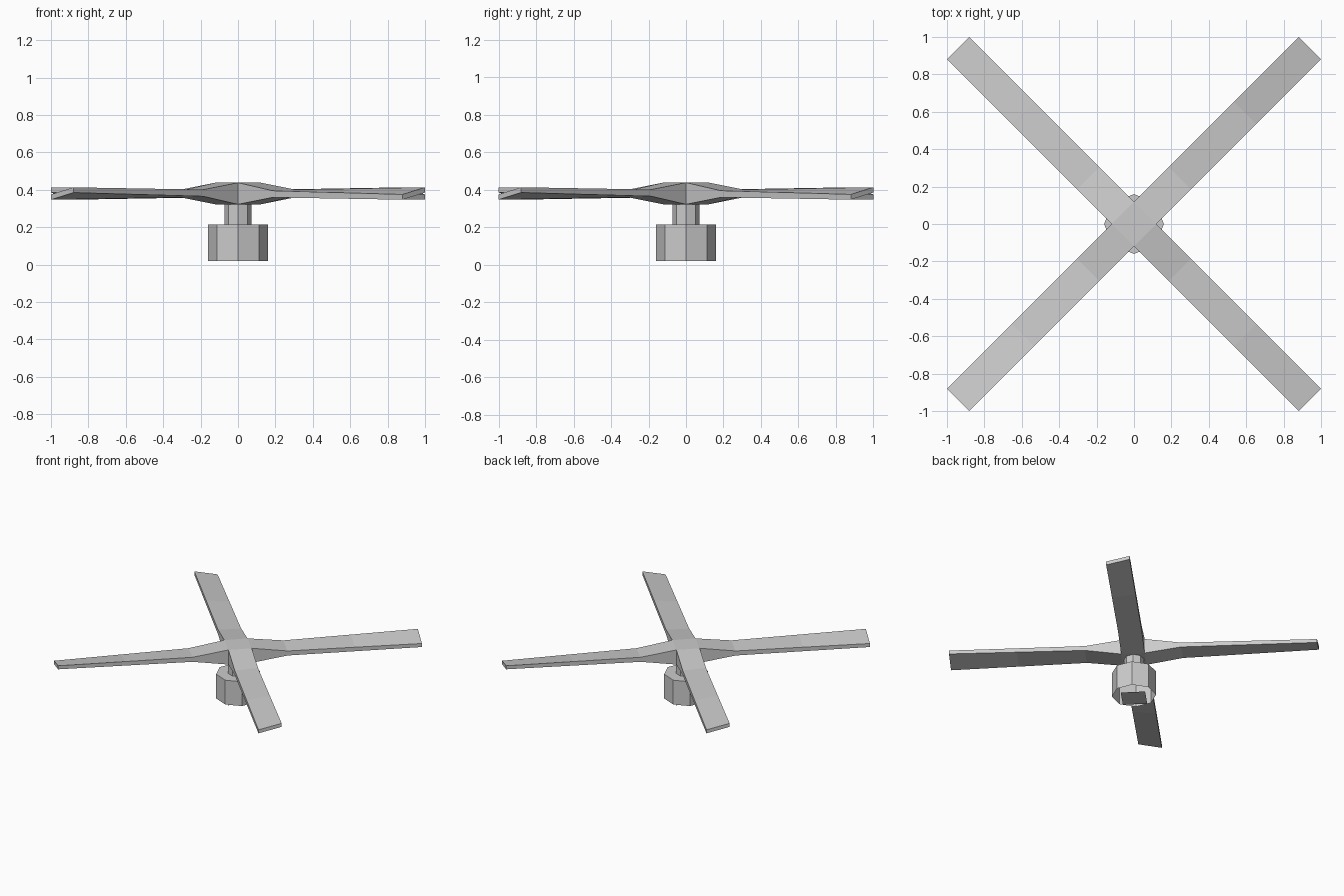
import bpy, bmesh
from math import pi, cos, sin

if "Cube" in bpy.data.objects:
    bpy.data.objects.remove(bpy.data.objects["Cube"])


def finish(name, bm, recalc=True):
    if recalc:
        bmesh.ops.recalc_face_normals(bm, faces=bm.faces[:])
    mesh = bpy.data.meshes.new(name)
    bm.to_mesh(mesh)
    bm.free()
    obj = bpy.data.objects.new(name, mesh)
    bpy.context.collection.objects.link(obj)
    return obj


def octagon(name, radius, z0, z1, top=False):
    # Prism wall with corners on the axes and an optional top cap
    bm = bmesh.new()
    rings = [[bm.verts.new((radius * cos(i * pi / 4), radius * sin(i * pi / 4), z))
              for i in range(8)] for z in (z0, z1)]
    lo, hi = rings
    for i in range(8):
        j = (i + 1) % 8
        bm.faces.new((lo[i], lo[j], hi[j], hi[i]))
    if top:
        bm.faces.new(hi)
    return finish(name, bm, recalc=False)


# Motor housing (open below) and shaft
octagon("motor_housing", 0.16, 0.02, 0.213, top=True)
octagon("shaft", 0.072, 0.213, 0.325)

# Small square plate under the housing
bm = bmesh.new()
bmesh.ops.create_grid(bm, x_segments=1, y_segments=1, size=0.088)
for f in bm.faces:
    f.normal_flip()
plate = finish("bottom_plate", bm, recalc=False)
plate.rotation_euler.z = pi / 4

# Rotor: square hub with four twisted blades
# section: distance out, middle height, half thickness, edge tilt
W = 0.085
sections = [(W, 0.380, 0.058, 0.0),
            (0.347, 0.380, 0.018, 0.003),
            (0.84, 0.380, 0.016, 0.011),
            (1.329, 0.380, 0.014, 0.019)]
bm = bmesh.new()
for k in range(4):
    a = pi / 4 + k * pi / 2
    rings = []
    for u, zc, h, tilt in sections:
        ring = []
        for s, t in ((-1, -1), (1, -1), (1, 1), (-1, 1)):
            v = s * W
            ring.append(bm.verts.new((u * cos(a) - v * sin(a),
                                      u * sin(a) + v * cos(a),
                                      zc + t * h + s * tilt)))
        rings.append(ring)
    for r0, r1 in zip(rings, rings[1:]):
        for i in range(4):
            j = (i + 1) % 4
            bm.faces.new((r0[i], r0[j], r1[j], r1[i]))
    bm.faces.new(rings[-1])
bmesh.ops.remove_doubles(bm, verts=bm.verts[:], dist=0.0005)

# Hub top and bottom squares
bmesh.ops.holes_fill(bm, edges=[e for e in bm.edges if e.is_boundary], sides=4)
finish("rotor_blades", bm)
